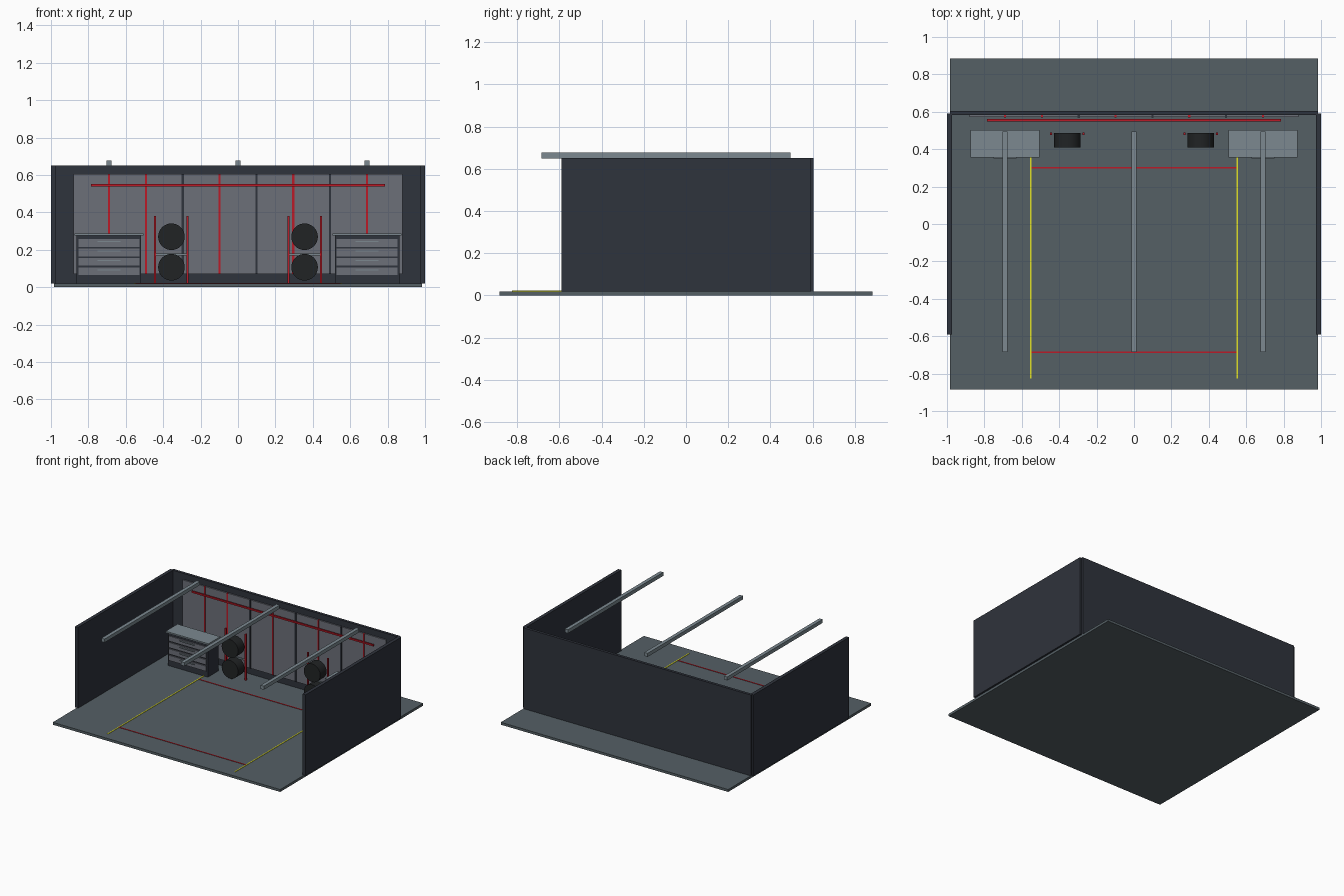
import bpy, math

if "Cube" in bpy.data.objects:
    bpy.data.objects.remove(bpy.data.objects["Cube"])


def mat(name, r, g, b):
    m = bpy.data.materials.new(name)
    m.diffuse_color = (r, g, b, 1)
    m.use_nodes = True
    m.node_tree.nodes["Principled BSDF"].inputs["Base Color"].default_value = m.diffuse_color
    return m


FLOOR = mat("floor_grey", 0.09, 0.115, 0.13)
WALL = mat("wall_dark", 0.028, 0.033, 0.045)
PANEL = mat("panel_grey", 0.15, 0.16, 0.19)
STEEL = mat("steel", 0.2, 0.25, 0.28)
RED = mat("red", 0.5, 0.01, 0.02)
YELLOW = mat("yellow", 0.75, 0.75, 0.02)
RUBBER = mat("rubber", 0.015, 0.017, 0.018)


def box(name, x, y, z, m):
    """Box from (min, max) ranges on each axis."""
    lo, hi = zip(x, y, z)
    verts = [(a, b, c) for a in (lo[0], hi[0]) for b in (lo[1], hi[1]) for c in (lo[2], hi[2])]
    faces = [(0, 1, 3, 2), (4, 6, 7, 5), (0, 4, 5, 1), (2, 3, 7, 6), (0, 2, 6, 4), (1, 5, 7, 3)]
    me = bpy.data.meshes.new(name)
    me.from_pydata(verts, [], faces)
    me.materials.append(m)
    ob = bpy.data.objects.new(name, me)
    bpy.context.collection.objects.link(ob)
    return ob


def around(c, w):
    return (c - w / 2, c + w / 2)


def tyre(name, x, z):
    bpy.ops.mesh.primitive_cylinder_add(vertices=32, radius=0.071, depth=0.078,
                                        location=(x, 0.447, z), rotation=(math.pi / 2, 0, 0))
    ob = bpy.context.object
    ob.name = name
    ob.data.materials.append(RUBBER)
    bpy.ops.object.shade_smooth_by_angle()


# Floor slab and walls
box("floor", (-0.985, 0.985), (-0.885, 0.885), (0, 0.019), FLOOR)
box("back_wall", (-0.985, 0.985), (0.583, 0.605), (0.019, 0.652), WALL)
for s, side in ((-1, "left"), (1, "right")):
    box(f"{side}_wall", around(s * 0.9865, 0.027), (-0.59, 0.592), (0.019, 0.652), WALL)

# Back wall panels with divider strips
pitch = 0.197
for i in range(9):
    box(f"wall_panel_{i}", around((i - 4) * pitch, pitch - 0.012), (0.573, 0.584), (0.07, 0.605), PANEL)
for i in range(8):
    box(f"panel_strip_{i}", around((i - 3.5) * pitch, 0.011), (0.569, 0.584), (0.07, 0.605),
        RED if i % 2 or i == 0 else WALL)
box("wall_rail", (-0.787, 0.787), (0.549, 0.561), (0.539, 0.551), RED)

# Ceiling beams
for i, x in enumerate((-0.69, 0, 0.69)):
    box(f"ceiling_beam_{i}", around(x, 0.028), (-0.685, 0.495), (0.649, 0.677), STEEL)

# Floor marking lines
for s, side in ((-1, "left"), (1, "right")):
    box(f"{side}_bay_line", around(s * 0.552, 0.008), (-0.825, 0.44), (0.018, 0.022), YELLOW)
for y, end in ((-0.685, "front"), (0.30, "rear")):
    box(f"{end}_bay_line", (-0.552, 0.552), around(y, 0.008), (0.018, 0.022), RED)

for s, side in ((-1, "left"), (1, "right")):
    # Tool cabinet: body, worktop, four drawers with handles
    cx = s * 0.69
    box(f"{side}_cabinet", around(cx, 0.345), (0.366, 0.495), (0.019, 0.276), WALL)
    box(f"{side}_worktop", around(cx, 0.37), (0.355, 0.502), (0.276, 0.288), STEEL)
    for i in range(4):
        z = 0.085 + i * 0.0505
        box(f"{side}_drawer_{i}", around(cx, 0.325), (0.358, 0.368), around(z, 0.041), PANEL)
        box(f"{side}_drawer_handle_{i}", around(cx, 0.125), (0.350, 0.359), around(z + 0.008, 0.006), STEEL)
    # Tyre rack: posts, cross bar, two tyres
    tx = s * 0.356
    for j, o in enumerate((-0.087, 0.087)):
        box(f"{side}_rack_post_{j}", around(tx + o, 0.011), around(0.482, 0.013), (0.019, 0.38), RED)
    box(f"{side}_rack_bar", around(tx, 0.174), around(0.482, 0.011), around(0.176, 0.011), STEEL)
    for j, z in enumerate((0.107, 0.27)):
        tyre(f"{side}_tyre_{j}", tx, z)
